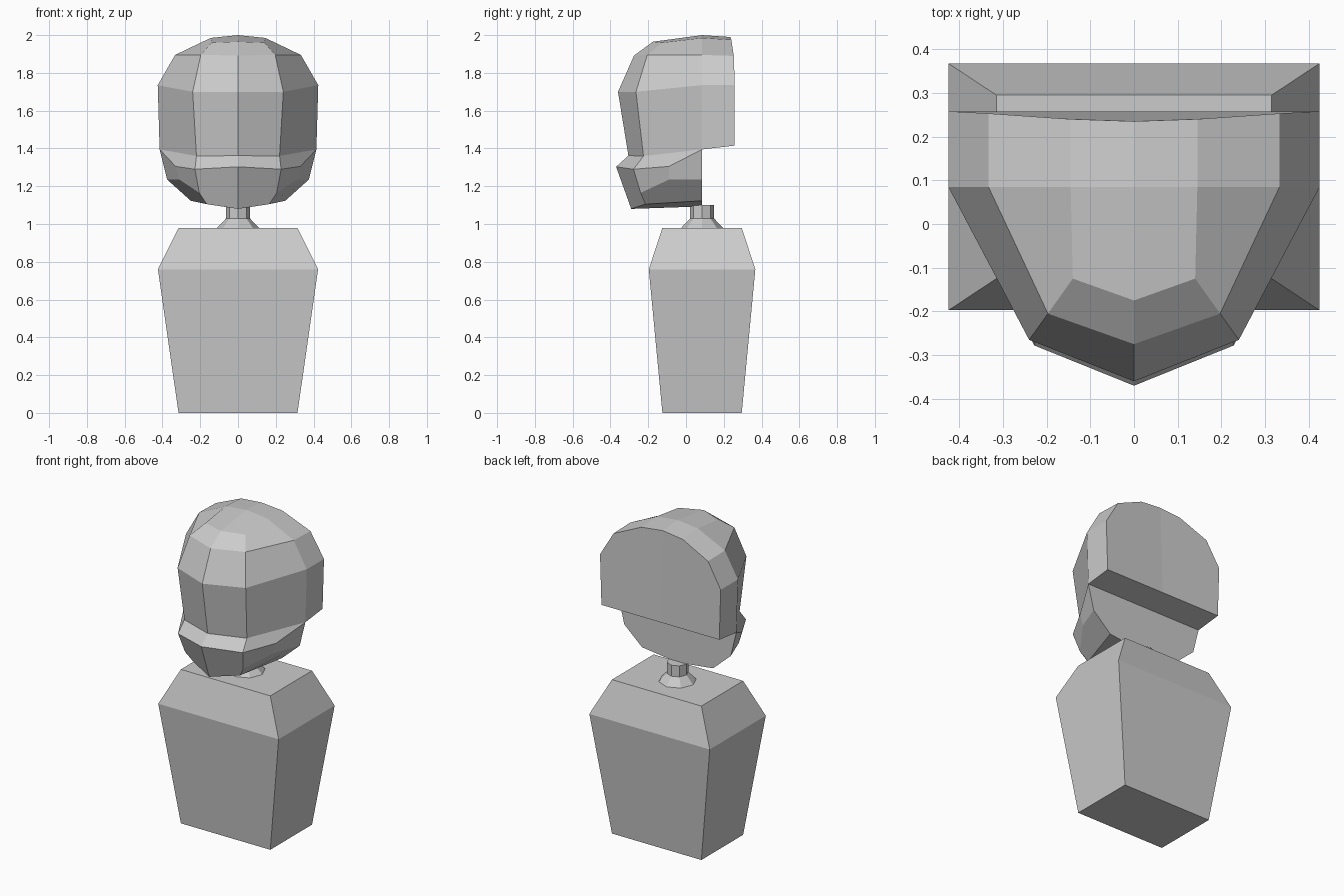
import bpy, bmesh, math

if "Cube" in bpy.data.objects:
    bpy.data.objects.remove(bpy.data.objects["Cube"])

grey = bpy.data.materials.new("plain grey")
grey.diffuse_color = (0.6, 0.6, 0.6, 1)
grey.use_nodes = True
grey.node_tree.nodes["Principled BSDF"].inputs["Base Color"].default_value = grey.diffuse_color


def make_object(name, verts, faces, mirror=False):
    bm = bmesh.new()
    vs = [bm.verts.new(v) for v in verts]
    for f in faces:
        bm.faces.new([vs[i] for i in f])
    if mirror:
        geom = bm.verts[:] + bm.edges[:] + bm.faces[:]
        bmesh.ops.mirror(bm, geom=geom, axis='X', merge_dist=0.001)
        bmesh.ops.remove_doubles(bm, verts=bm.verts[:], dist=0.001)
    bmesh.ops.recalc_face_normals(bm, faces=bm.faces[:])
    mesh = bpy.data.meshes.new(name)
    bm.to_mesh(mesh)
    bm.free()
    mesh.materials.append(grey)
    ob = bpy.data.objects.new(name, mesh)
    bpy.context.collection.objects.link(ob)
    return ob


def loft(name, rings):
    """Closed solid through rings of equal point count."""
    n = len(rings[0])
    faces = [[k * n + i, k * n + (i + 1) % n, (k + 1) * n + (i + 1) % n, (k + 1) * n + i]
             for k in range(len(rings) - 1) for i in range(n)]
    faces += [list(range(n)), [(len(rings) - 1) * n + i for i in range(n)]]
    return make_object(name, [p for r in rings for p in r], faces)


def rect(z, hx, hy, cy=0.085):
    return [(sx * hx, cy + sy * hy, z) for sx, sy in ((-1, -1), (1, -1), (1, 1), (-1, 1))]


def octagon(z, r, cy=0.085):
    return [(r * math.cos(i * math.pi / 4), cy + r * math.sin(i * math.pi / 4), z)
            for i in range(8)]


# Torso block with bevelled shoulders
loft("torso", [rect(0, 0.315, 0.21), rect(0.76, 0.424, 0.282), rect(0.98, 0.315, 0.21)])

# Flared neck
loft("neck", [octagon(0.98, 0.11), octagon(1.03, 0.063), octagon(1.10, 0.063)])

# Right half of the head, mirrored
P = {
    # crown arch above the neck
    "p0": (0, .085, 2.0), "p1": (.145, .085, 1.985), "p2": (.333, .085, 1.895),
    "p3": (.425, .085, 1.735), "p4": (.415, .085, 1.395),
    # back arch
    "k0": (0, .235, 1.99), "k1": (.145, .24, 1.975), "k2": (.333, .253, 1.89),
    "k3": (.425, .258, 1.735), "k4": (.415, .258, 1.415), "k5": (0, .258, 1.415),
    # forehead, brow, cheek line
    "a0": (0, -.175, 1.965), "a1": (.14, -.125, 1.96),
    "b0": (0, -.275, 1.892), "b1": (.197, -.205, 1.895),
    "c0": (0, -.36, 1.70), "c1": (.24, -.265, 1.70),
    "d0": (0, -.305, 1.362), "d1": (.22, -.225, 1.36),
    # jaw
    "e0": (0, -.37, 1.303), "e1": (.228, -.278, 1.29), "e2": (.33, -.09, 1.305),
    "f1": (.205, -.24, 1.165), "f2": (.31, -.09, 1.235), "f3": (.375, .085, 1.235),
    "g0": (0, -.29, 1.08), "g1": (.165, -.215, 1.105), "g3": (.25, .085, 1.123),
    "h0": (0, .085, 1.093), "p5": (0, .085, 1.395),
}
FACES = """
p0 a0 a1 p1|a0 b0 b1 a1|p1 a1 b1 p2|b0 c0 c1 b1|p2 b1 c1 p3|c0 d0 d1 c1|p3 c1 d1 p4
p0 p1 k1 k0|p1 p2 k2 k1|p2 p3 k3 k2|p3 p4 k4 k3|k0 k1 k2 k3 k4 k5|p4 p5 k5 k4
d0 e0 e1 d1|d1 e1 e2 p4|p4 e2 f2 f3|e1 f1 f2 e2|e0 g0 g1 f1 e1|f1 g1 g3 f3 f2
g0 h0 g3 g1|p5 p4 f3 g3 h0
""".strip().replace("\n", "|").split("|")
keys = list(P)
make_object("head", list(P.values()),
            [[keys.index(k) for k in f.split()] for f in FACES], mirror=True)
